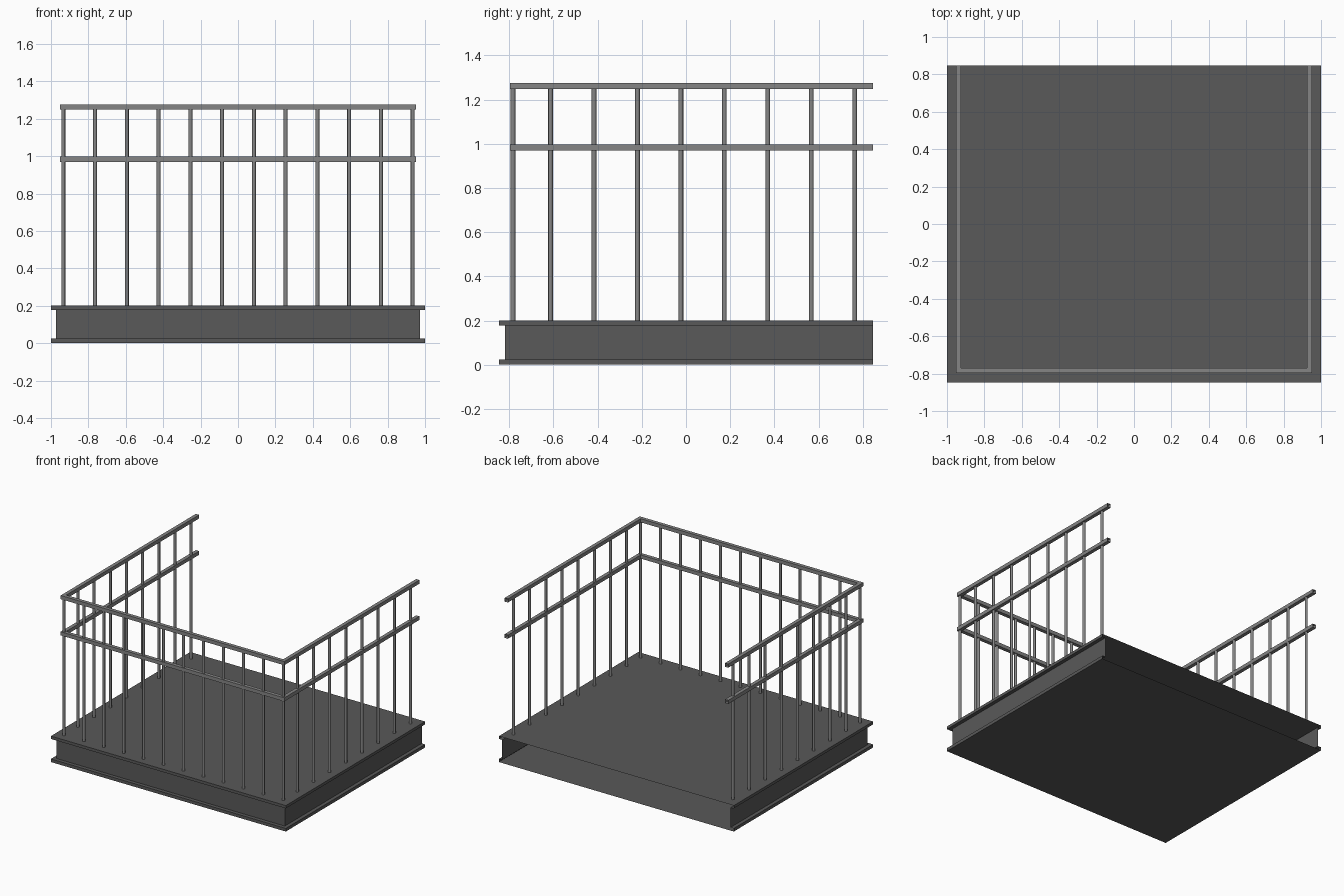
import bpy, bmesh, math
from mathutils import Matrix

if "Cube" in bpy.data.objects:
    bpy.data.objects.remove(bpy.data.objects["Cube"])

X, Y = 1.0, 0.847          # platform half sizes
RX, RY = 0.938, -0.783     # railing centre lines
PX = 0.934                 # corner baluster position
R = 0.014                  # half rail thickness


def material(name, v):
    m = bpy.data.materials.new(name)
    m.diffuse_color = (v, v, v, 1)
    m.use_nodes = True
    m.node_tree.nodes["Principled BSDF"].inputs["Base Color"].default_value = m.diffuse_color
    return m


dark_steel = material("dark grey steel", 0.1)
light_steel = material("light grey steel", 0.235)


def finish(name, bm, mat, recalc=True):
    if recalc:
        bmesh.ops.recalc_face_normals(bm, faces=bm.faces)
    me = bpy.data.meshes.new(name)
    bm.to_mesh(me)
    bm.free()
    me.materials.append(mat)
    ob = bpy.data.objects.new(name, me)
    bpy.context.collection.objects.link(ob)
    return ob


def u_sweep(bm, profile, hx, fy, back, closed):
    """Sweep (outward offset, z) points around the left, front and right sides."""
    rows = []
    for o, z in profile:
        x, y = hx + o, fy - o
        rows.append([bm.verts.new(p) for p in
                     ((-x, back, z), (-x, y, z), (x, y, z), (x, back, z))])
    n = len(rows)
    for i in range(n if closed else n - 1):
        a, b = rows[i], rows[(i + 1) % n]
        for k in range(3):
            bm.faces.new((a[k], a[k + 1], b[k + 1], b[k]))
    return rows


# Platform: channel-shaped rim with deck and underside, open at the back
bm = bmesh.new()
rim = [(0, 0), (0, 0.024), (-0.028, 0.024), (-0.028, 0.178), (0, 0.178), (0, 0.2)]
rows = u_sweep(bm, rim, X, -Y, Y, False)
bm.faces.new(rows[0])
bm.faces.new(rows[-1])
finish("platform", bm, dark_steel)

# Handrail and middle rail: mitred square bars
for name, z in (("top_rail", 1.262), ("middle_rail", 0.983)):
    bm = bmesh.new()
    square = [(-R, z - R), (R, z - R), (R, z + R), (-R, z + R)]
    u_sweep(bm, square, RX, RY, Y, True)
    finish(name, bm, light_steel)


# Balusters along the front and both sides
def balusters(name, points):
    bm = bmesh.new()
    for x, y in points:
        bmesh.ops.create_cone(bm, cap_ends=False, segments=12, radius1=0.0105,
                              radius2=0.0105, depth=1.05,
                              matrix=Matrix.Translation((x, y, 0.725)))
    for f in bm.faces:
        f.smooth = True
    finish(name, bm, light_steel, False)


balusters("front_balusters", [(-PX + 2 * PX * i / 11, RY) for i in range(12)])
for name, s in (("left", -1), ("right", 1)):
    balusters(name + "_balusters", [(s * PX, -0.613 + 0.1967 * i) for i in range(8)])
